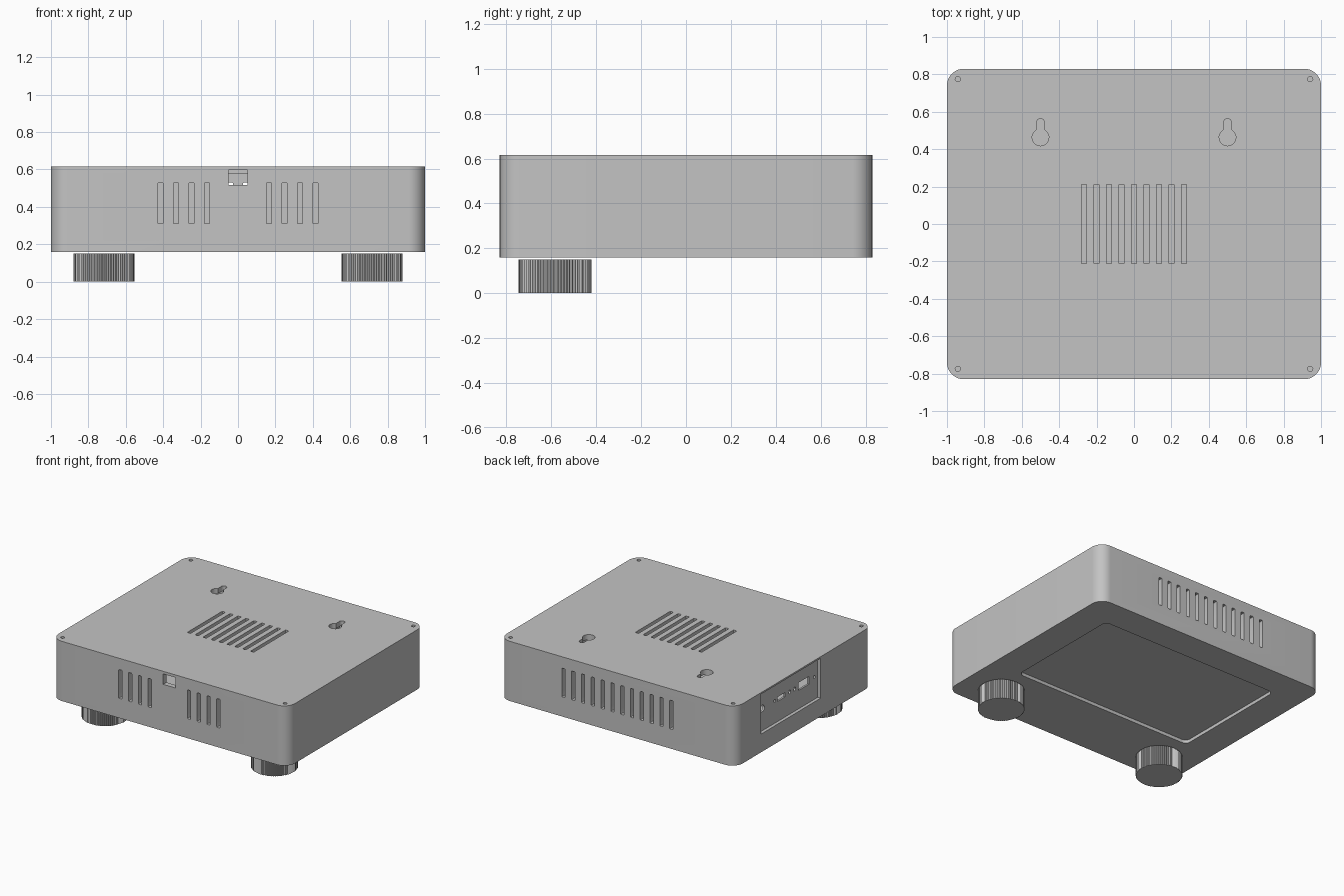
import bpy, bmesh, math
from mathutils import Matrix, Vector

cube = bpy.data.objects.get("Cube")
if cube:
    bpy.data.objects.remove(cube, do_unlink=True)

GREY = (0.55, 0.55, 0.55, 1)
mat = bpy.data.materials.new("mid grey plastic")
mat.use_nodes = True
mat.diffuse_color = GREY
mat.node_tree.nodes["Principled BSDF"].inputs["Base Color"].default_value = GREY

# Frames whose local z is the direction of extrusion
UP = Matrix.Identity(4)
ALONG_Y = Matrix(((1, 0, 0, 0), (0, 0, 1, 0), (0, 1, 0, 0), (0, 0, 0, 1)))
ALONG_X = Matrix(((0, 0, 1, 0), (1, 0, 0, 0), (0, 1, 0, 0), (0, 0, 0, 1)))


def rounded(w, h, r, seg=8):
    """Rectangle outline with rounded corners."""
    pts = []
    for i, (sx, sy) in enumerate(((1, 1), (-1, 1), (-1, -1), (1, -1))):
        for k in range(seg + 1):
            a = math.pi / 2 * (i + k / seg)
            pts.append((sx * (w / 2 - r) + r * math.cos(a), sy * (h / 2 - r) + r * math.sin(a)))
    return pts


def box(w, h):
    return [(w / 2, h / 2), (-w / 2, h / 2), (-w / 2, -h / 2), (w / 2, -h / 2)]


def circle(r, n=20):
    return [(r * math.cos(math.tau * i / n), r * math.sin(math.tau * i / n)) for i in range(n)]


def keyhole(r, neck, top, n=16):
    """Round hole with a narrow, round-ended neck running up from it."""
    a0 = math.acos(neck / r)
    sweep = math.pi + 2 * a0
    pts = [(r * math.cos(a0 - sweep * i / n), r * math.sin(a0 - sweep * i / n)) for i in range(n + 1)]
    pts += [(-neck * math.cos(math.pi * i / 8), top + neck * math.sin(math.pi * i / 8)) for i in range(9)]
    return pts


def prism(bm, outline, center, depth, frame=UP):
    """Extrude an outline evenly to both sides of its centre."""
    m = Matrix.Translation(center) @ frame
    rings = [[bm.verts.new(m @ Vector((x, y, z))) for x, y in outline] for z in (-depth / 2, depth / 2)]
    n = len(outline)
    for ring in rings:
        bm.faces.new(ring)
    for i in range(n):
        j = (i + 1) % n
        bm.faces.new((rings[0][i], rings[0][j], rings[1][j], rings[1][i]))


def make(name, shapes):
    bm = bmesh.new()
    for s in shapes:
        prism(bm, *s)
    bmesh.ops.recalc_face_normals(bm, faces=bm.faces)
    mesh = bpy.data.meshes.new(name)
    bm.to_mesh(mesh)
    bm.free()
    mesh.materials.append(mat)
    ob = bpy.data.objects.new(name, mesh)
    bpy.context.collection.objects.link(ob)
    return ob


def activate(ob):
    bpy.ops.object.select_all(action='DESELECT')
    ob.select_set(True)
    bpy.context.view_layer.objects.active = ob


def cut(target, shapes):
    cutter = make("cutter", shapes)
    cutter.hide_render = True
    mod = target.modifiers.new("cut", 'BOOLEAN')
    mod.operation, mod.solver, mod.object = 'DIFFERENCE', 'EXACT', cutter
    activate(target)
    bpy.ops.object.modifier_apply(modifier=mod.name)
    bpy.data.objects.remove(cutter, do_unlink=True)


# Case shell
W, D, BOTTOM, TOP, WALL = 2.0, 1.66, 0.16, 0.617, 0.04
MID = (BOTTOM + TOP) / 2
case = make("case", [(rounded(W, D, 0.09, 12), (0, 0, MID), TOP - BOTTOM)])
cut(case, [(rounded(W - 2 * WALL, D - 2 * WALL, 0.05), (0, 0, MID), TOP - BOTTOM - 2 * WALL)])

# Shallow recesses: underside panel and side connector panel
cut(case, [(rounded(1.52, 0.94, 0.04), (0, 0.13, BOTTOM), 0.05),
           (box(0.72, 0.305), (-1, 0.16, 0.452), 0.05, ALONG_X)])

openings = []
# Front vents and display window, back vents
vent = rounded(0.028, 0.22, 0.005, 2)
for i in range(2, 6):
    for s in (-1, 1):
        openings.append((vent, (s * 0.083 * i, -D / 2, 0.42), 0.2, ALONG_Y))
for i in range(12):
    openings.append((vent, (0.083 * (i - 5.5), D / 2, 0.42), 0.2, ALONG_Y))
openings.append((box(0.104, 0.08), (0, -D / 2, 0.557), 0.2, ALONG_Y))

# Lid vents, keyhole hangers and corner screw holes
for i in range(9):
    openings.append((rounded(0.028, 0.424, 0.005, 2), (0.067 * (i - 4), 0, TOP), 0.2))
for s in (-1, 1):
    openings.append((keyhole(0.045, 0.021, 0.08), (s * 0.5, 0.463, TOP), 0.2))
    for y in (-0.775, 0.775):
        openings.append((circle(0.014, 16), (s * 0.942, y, TOP), 0.05))

# Connector holes in the side panel
for y, shape in ((0.47, circle(0.025)), (0.32, circle(0.011)), (0.24, box(0.09, 0.034)),
                 (0.14, circle(0.014)), (0.08, circle(0.014)), (-0.03, box(0.13, 0.06)),
                 (-0.16, circle(0.011))):
    openings.append((shape, (-1, y, 0.47), 0.2, ALONG_X))
cut(case, openings)
activate(case)
bpy.ops.object.shade_smooth_by_angle(angle=math.radians(25))

# Knurled feet
TEETH = 72
knurl = []
for i in range(TEETH * 2):
    a, r = math.pi * i / TEETH, 0.163 if i % 2 else 0.158
    knurl.append((r * math.cos(a), r * math.sin(a)))
for side, s in (("left", 1), ("right", -1)):
    make(side + "_knurled_foot", [(knurl, (s * 0.717, -0.583, 0.075), 0.15)])
